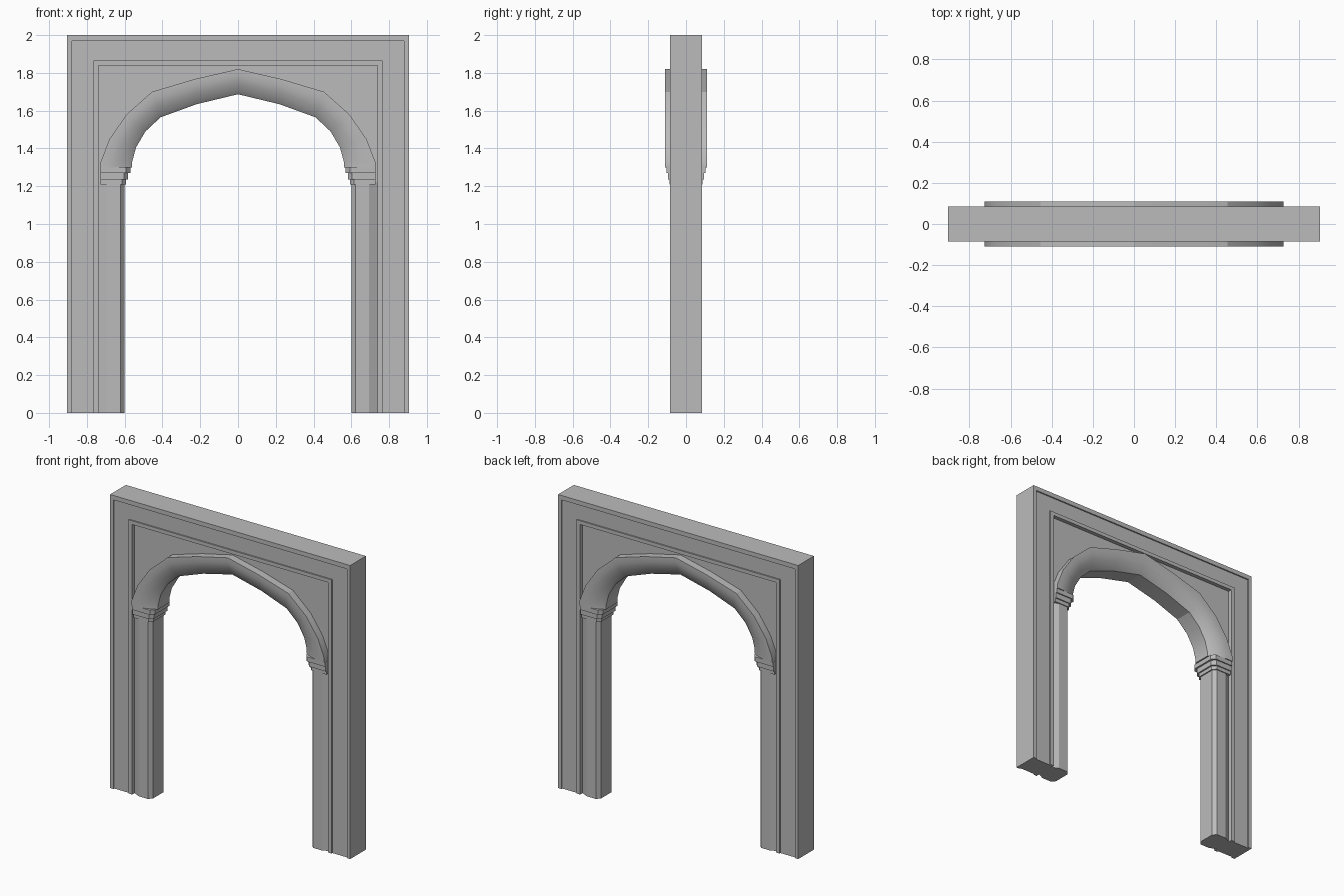
import bpy
import bmesh
import math

cube = bpy.data.objects.get("Cube")
if cube:
    bpy.data.objects.remove(cube, do_unlink=True)

stone = bpy.data.materials.new("grey stone")
stone.use_nodes = True
GREY = (0.5, 0.5, 0.5, 1)
stone.diffuse_color = GREY
stone.node_tree.nodes["Principled BSDF"].inputs["Base Color"].default_value = GREY


def loft(name, sections):
    """Join matching closed sections into a capped solid."""
    bm = bmesh.new()
    rings = [[bm.verts.new(p) for p in s] for s in sections]
    n = len(rings[0])
    for a, b in zip(rings, rings[1:]):
        for i in range(n):
            j = (i + 1) % n
            bm.faces.new((a[i], a[j], b[j], b[i]))
    bm.faces.new(rings[0])
    bm.faces.new(rings[-1])
    bmesh.ops.recalc_face_normals(bm, faces=bm.faces)
    mesh = bpy.data.meshes.new(name)
    bm.to_mesh(mesh)
    bm.free()
    mesh.materials.append(stone)
    obj = bpy.data.objects.new(name, mesh)
    bpy.context.collection.objects.link(obj)
    return obj


def slab(name, outline, half_depth):
    """Extrude an x-z outline through the wall."""
    return loft(name, [[(x, y, z) for x, z in outline]
                       for y in (-half_depth, half_depth)])


def mirrored(half):
    """Extend a half path, ending on the centre line, to the other side."""
    return half + [(-x, z) for x, z in reversed(half[:-1])]


def frame(name, outer, inner, half_depth):
    """Three-sided doorway border between two (half width, height) sizes."""
    (ow, oh), (iw, ih) = outer, inner
    slab(name, [(-ow, 0), (-ow, oh), (ow, oh), (ow, 0),
                (iw, 0), (iw, ih), (-iw, ih), (-iw, 0)], half_depth)


# Rectangular surround in stepped bands
rim, field, bead, opening = (0.905, 2), (0.88, 1.97), (0.765, 1.865), (0.738, 1.84)
frame("outer_rim", rim, field, 0.085)
frame("flat_border", field, bead, 0.076)
frame("inner_bead", bead, opening, 0.085)

# Pointed arch moulding
outer = mirrored([(-0.727, 1.30), (-0.727, 1.33), (-0.68, 1.45), (-0.59, 1.58),
                  (-0.455, 1.70), (-0.23, 1.767), (0, 1.82)])
inner = mirrored([(-0.56, 1.30), (-0.56, 1.33), (-0.54, 1.405), (-0.49, 1.49),
                  (-0.41, 1.565), (-0.22, 1.634), (0, 1.687)])
profile = [(0, 0.11), (0.28, 0.11), (0.56, 0.098), (0.85, 0.078), (1, 0.06)]
section = [(t, -y) for t, y in profile] + [(t, y) for t, y in reversed(profile)]
arch = loft("arch_moulding",
            [[(a + (c - a) * t, y, b + (d - b) * t) for t, y in section]
             for (a, b), (c, d) in zip(outer, inner)])
bpy.context.view_layer.objects.active = arch
arch.select_set(True)
bpy.ops.object.shade_smooth_by_angle(angle=math.radians(22))

# Recessed spandrel wall above the arch
w, h = opening
slab("spandrel", [(w, 1.2), (w, h), (-w, h), (-w, 1.2), (-0.7, 1.2)]
     + [(x * 0.97, z - 0.02) for x, z in outer] + [(0.7, 1.2)], 0.058)


def shaft(name, side, x_in, depth, edge, x_out, z0, z1):
    """Pier with chamfered faces front and back."""
    half = [(x_out, 0.058 if edge is None else edge), (x_out - 0.045, depth),
            (x_in + 0.022, depth), (x_in, depth - 0.025)]
    ring = [(x, -y) for x, y in half] + [(x, y) for x, y in reversed(half)]
    loft(name, [[(side * x, y, z) for x, y in ring] for z in (z0, z1)])


# Piers with three-step capitals
for side, label in ((1, "left"), (-1, "right")):
    shaft(label + "_pier", side, 0.6, 0.082, None, 0.738, 0, 1.22)
    for step, (x_in, depth, z0, z1) in enumerate([
            (0.592, 0.088, 1.21, 1.235),
            (0.582, 0.096, 1.235, 1.27),
            (0.57, 0.104, 1.27, 1.302)]):
        shaft(f"{label}_capital_step_{step + 1}", side, x_in, depth, depth,
              0.728, z0, z1)
